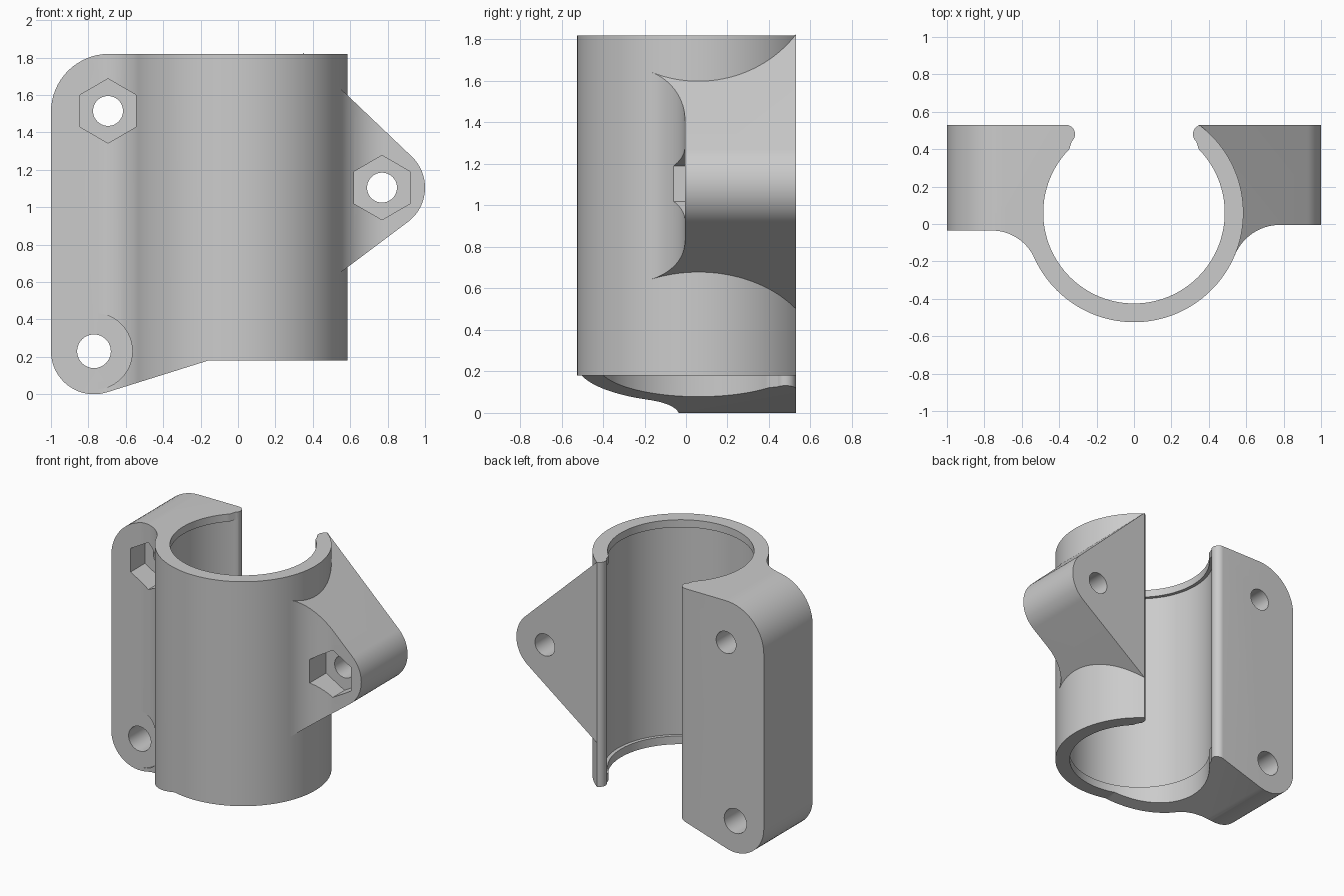
import bpy, bmesh
from math import sin, cos, radians, degrees, atan2
from mathutils import Vector

cube = bpy.data.objects.get("Cube")
if cube:
    bpy.data.objects.remove(cube, do_unlink=True)

grey = bpy.data.materials.new("plain grey")
grey.use_nodes = True
grey.diffuse_color = (0.6, 0.6, 0.6, 1)
grey.node_tree.nodes["Principled BSDF"].inputs["Base Color"].default_value = (0.6, 0.6, 0.6, 1)

AXIS = (0, 0.06)          # centre of the tube in plan
OUTER, LIP, BORE = 0.585, 0.485, 0.51
BACK, TOP, RING_BOTTOM = 0.53, 1.82, 0.18


def arc(centre, r, start, end, n=16):
    steps = [radians(start + (end - start) * i / n) for i in range(n + 1)]
    return [(centre[0] + r * cos(a), centre[1] + r * sin(a)) for a in steps]


def circle(centre, r, n=48, start=0):
    return arc(centre, r, start, start + 360, n)[:-1]


def prism(name, outline, lo, hi, along="z"):
    """Extrude an outline along z (plan) or along y (front elevation)."""
    def place(p, d):
        return (p[0], p[1], d) if along == "z" else (p[0], d, p[1])
    bm = bmesh.new()
    face = bm.faces.new([bm.verts.new(place(p, lo)) for p in outline])
    # Keep the starting face so that the prism is a closed solid
    moved = bmesh.ops.extrude_face_region(bm, geom=[face], use_keep_orig=True)["geom"]
    bmesh.ops.translate(bm, verts=[v for v in moved if isinstance(v, bmesh.types.BMVert)],
                        vec=Vector(place((0, 0), hi - lo)))
    bmesh.ops.recalc_face_normals(bm, faces=bm.faces)
    mesh = bpy.data.meshes.new(name)
    bm.to_mesh(mesh)
    bm.free()
    mesh.materials.append(grey)
    obj = bpy.data.objects.new(name, mesh)
    bpy.context.collection.objects.link(obj)
    return obj


def combine(obj, tool, operation="DIFFERENCE"):
    mod = obj.modifiers.new("shape", "BOOLEAN")
    mod.operation, mod.solver, mod.object = operation, "EXACT", tool
    bpy.context.view_layer.objects.active = obj
    bpy.ops.object.modifier_apply(modifier=mod.name)
    bpy.data.objects.remove(tool, do_unlink=True)


def drill(obj, x, z, r, lo=-1, hi=1, sides=48, start=0):
    combine(obj, prism("cutter", circle((x, z), r, sides, start), lo, hi, "y"))


def fillet(x, y, side):
    """Concave arc from the tube wall to a flange front that starts at (x, y)."""
    d = AXIS[1] - y
    r = (x * x + d * d - OUTER ** 2) / (2 * (OUTER - d))
    centre = (side * x, y - r)
    angle = degrees(atan2(AXIS[1] - centre[1], -centre[0]))
    wall = degrees(atan2(centre[1] - AXIS[1], centre[0])) % 360
    return arc(centre, r, angle, 90), wall


tip = degrees(atan2(BACK - AXIS[1], (OUTER ** 2 - (BACK - AXIS[1]) ** 2) ** 0.5))
lip_end = 44.5

# Split tube with its tall flange: plan shape trimmed by the front shape
left_fillet, left_wall = fillet(0.76, -0.035, -1)
plan = arc(AXIS, OUTER, tip, left_wall - 360, 80)[:-1] + left_fillet
plan += [(-1, -0.035), (-1, BACK)]
plan += arc((-0.365, 0.48), 0.05, 90, -50)
plan += arc(AXIS, LIP, 180 - lip_end, 360 + lip_end, 96)
plan += arc((0.365, 0.48), 0.05, 230, 118)
body = prism("split_tube_with_tall_flange", plan, -0.1, TOP + 0.1)

front = [(0.8, RING_BOTTOM), (0.8, TOP)]
front += arc((-0.69, TOP - 0.31), 0.31, 90, 180)
front += arc((-0.77, 0.23), 0.23, 180, 287)
front += [(-0.16, RING_BOTTOM)]
combine(body, prism("front_shape", front, -1, 1, "y"), "INTERSECT")

# Wider bore between the two retaining lips
combine(body, prism("bore", circle(AXIS, BORE, 96), RING_BOTTOM + 0.06, TOP - 0.055))

# Bolt holes, nut pocket and washer seat of the tall flange
drill(body, -0.695, 1.515, 0.08)
drill(body, -0.695, 1.515, 0.172, hi=0.13, sides=6, start=30)
drill(body, -0.77, 0.23, 0.09)
drill(body, -0.77, 0.23, 0.205, hi=-0.035)

# Triangular lug on the other side, sunk slightly into the tube wall
right_fillet, right_wall = fillet(0.78, -0.005, 1)
plan = arc(AXIS, OUTER, tip, tip, 1)[:1]
plan += arc(AXIS, OUTER - 0.025, tip - 6, right_wall - 360, 40) + right_fillet
plan += [(1, -0.005), (1, BACK)]
lug = prism("triangular_lug", plan, 0.2, 2)
front = arc((0.77, 1.105), 0.23, -53, 46, 24) + [(0.3, 1.87), (0.3, 0.465)]
combine(lug, prism("lug_shape", front, -1, 1, "y"), "INTERSECT")
drill(lug, 0.77, 1.105, 0.08)
drill(lug, 0.77, 1.105, 0.172, hi=0.13, sides=6, start=30)

# Smooth the round walls and keep the edges crisp
bpy.ops.object.select_all(action="DESELECT")
for obj in (body, lug):
    obj.select_set(True)
bpy.context.view_layer.objects.active = body
bpy.ops.object.shade_smooth_by_angle(angle=radians(30))
